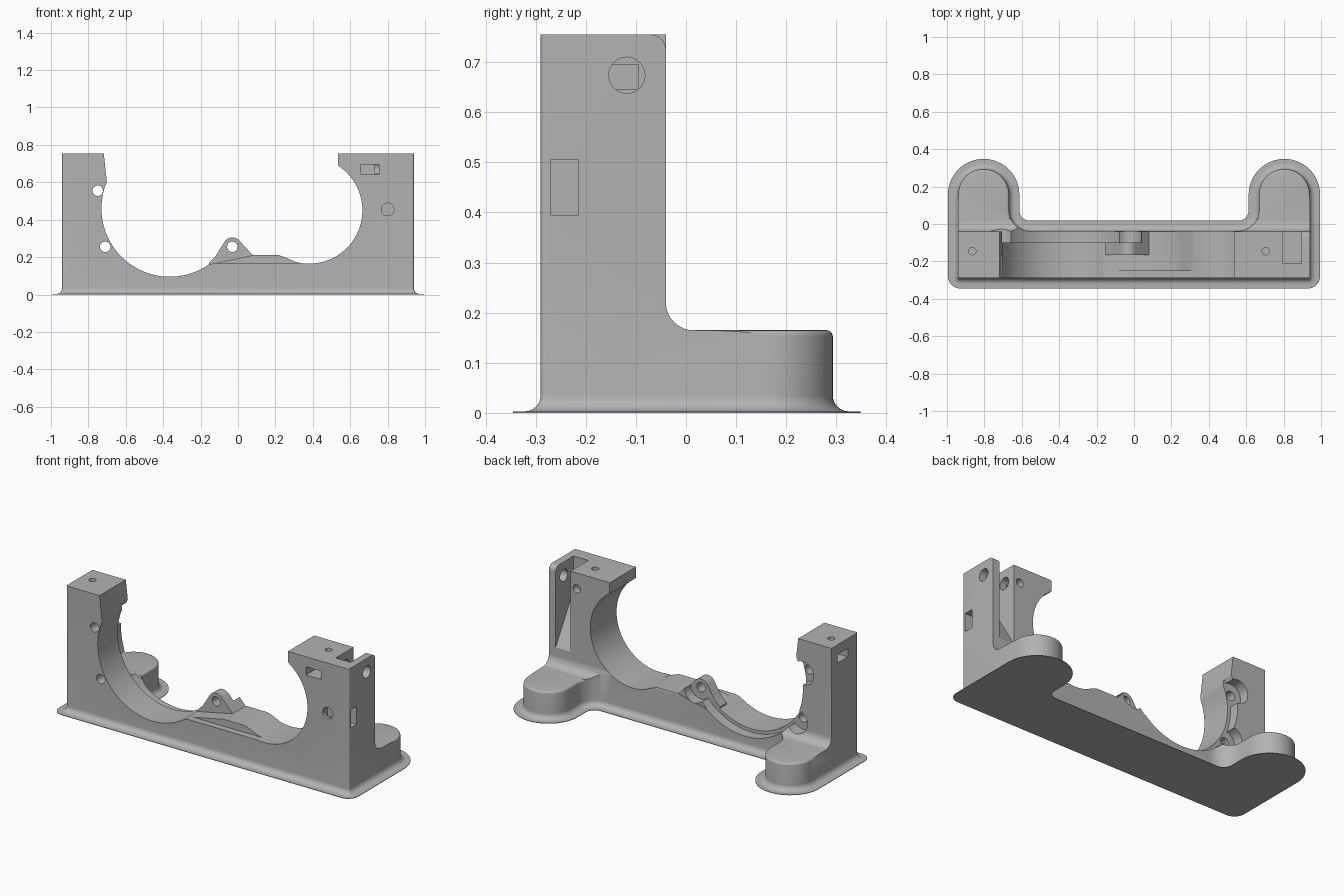
import bpy, bmesh
from math import sin, cos, pi, radians

if "Cube" in bpy.data.objects:
    bpy.data.objects.remove(bpy.data.objects["Cube"])

grey = bpy.data.materials.new("plain_grey")
grey.use_nodes = True
COLOR = (0.45, 0.45, 0.45, 1)
grey.diffuse_color = COLOR
grey.node_tree.nodes["Principled BSDF"].inputs["Base Color"].default_value = COLOR


def arc(cx, cy, r, a, b, n=16):
    """Points on an arc from angle a to b in degrees."""
    angles = [radians(a + (b - a) * i / n) for i in range(n + 1)]
    return [(cx + r * cos(t), cy + r * sin(t)) for t in angles]


def loft(name, rings):
    """Closed solid through rings that have equal point counts."""
    bm = bmesh.new()
    rows = [[bm.verts.new(p) for p in ring] for ring in rings]
    n = len(rows[0])
    bm.faces.new(rows[0])
    bm.faces.new(rows[-1])
    for low, high in zip(rows, rows[1:]):
        for i in range(n):
            j = (i + 1) % n
            bm.faces.new((low[i], low[j], high[j], high[i]))
    bmesh.ops.recalc_face_normals(bm, faces=bm.faces)
    mesh = bpy.data.meshes.new(name)
    bm.to_mesh(mesh)
    bm.free()
    mesh.materials.append(grey)
    ob = bpy.data.objects.new(name, mesh)
    bpy.context.collection.objects.link(ob)
    return ob


def prism(axis, points, start, end):
    """Extrude a 2D profile along an axis; the other two axes keep their order."""
    def place(p, t):
        return {"x": (t, p[0], p[1]), "y": (p[0], t, p[1]), "z": (p[0], p[1], t)}[axis]
    return loft("helper", [[place(p, t) for p in points] for t in (start, end)])


def disc(axis, a, b, r, start, end, n=32):
    return prism(axis, arc(a, b, r, 0, 360, n)[:-1], start, end)


def box(x0, x1, y0, y1, z0, z1):
    return prism("z", [(x0, y0), (x1, y0), (x1, y1), (x0, y1)], z0, z1)


def combine(target, tool, operation="DIFFERENCE"):
    tool.hide_render = True
    mod = target.modifiers.new("combine", "BOOLEAN")
    mod.operation, mod.solver, mod.object = operation, "EXACT", tool
    bpy.context.view_layer.objects.active = target
    bpy.ops.object.modifier_apply(modifier=mod.name)
    bpy.data.objects.remove(tool)


# Footprint: long bar with a round lobe behind each end, grown outward by d
def footprint(d, z):
    half = (arc(0.93, -0.28, 0.01 + d, -90, 0, 6)
            + arc(0.804, 0.157, 0.136 + d, 0, 180, 28)
            + arc(0.558, 0.073, 0.11 - d, 0, -90, 14))
    full = half + [(-x, y) for x, y in reversed(half)]
    return [(x, y, z) for x, y in full]


TOP = 0.755
LOBE = 0.165
FLARE = 0.032
rings = [footprint(0.055, 0), footprint(0.055, 0.003)]
for i in range(9):
    t = pi / 2 * i / 8
    rings.append(footprint(FLARE * (1 - sin(t)), 0.003 + FLARE * (1 - cos(t))))
rings.append(footprint(0, TOP))
body = loft("cradle_body", rings)

# Space above the lobes, with a fillet against the towers
combine(body, prism("x", [(0.6, LOBE)] + arc(0.015, LOBE + 0.055, 0.055, 270, 180, 10)
                    + [(-0.04, 0.9), (0.6, 0.9)], -1.5, 1.5))

# Round over the lobe tops
bm = bmesh.new()
bm.from_mesh(body.data)
rim = [e for e in bm.edges
       if all(abs(v.co.z - LOBE) < 0.001 and v.co.y > 0.02 for v in e.verts)
       and len(e.link_faces) == 2 and e.calc_face_angle() > 1]
bmesh.ops.bevel(bm, geom=rim, offset=0.012, segments=4, profile=0.5, affect="EDGES")
bm.to_mesh(body.data)
bm.free()

# Two round bowls joined by a low bridge
BOWL = (-0.365, 0.46)
opening = ([(-0.718, 0.9), (-0.718, TOP)]
           + arc(*BOWL, 0.365, 157, 305, 48)
           + [(0.08, 0.21), (0.22, 0.21), (0.26, 0.196)]
           + arc(0.38, 0.45, 0.285, 255, 417, 48)
           + [(0.535, 0.9)])
combine(body, prism("y", opening, -0.6, 0.6))

# Low front step on the bridge
combine(body, box(-0.155, 0.37, -0.4, -0.25, 0.168, 0.3))

# Screw tab standing on the bridge
tab = ([(-0.155, 0.1), (-0.155, 0.17), (-0.12, 0.205)]
       + arc(-0.03, 0.255, 0.05, 145, 45, 10) + [(0.08, 0.209), (0.08, 0.1)])
combine(body, prism("y", tab, -0.165, -0.041), "UNION")

# Rear ring recess, with an ear and a through hole at each screw
combine(body, disc("y", *BOWL, 0.385, -0.1, 0.1, 96))
for x, z in ((-0.75, 0.555), (-0.71, 0.255), (-0.03, 0.255)):
    combine(body, disc("y", x, z, 0.07, -0.1, 0.1))
    combine(body, disc("y", x, z, 0.028, -0.5, 0.5))

# Open slot with a ramp floor behind the left tower
combine(body, prism("x", [(-0.21, 0.9), (-0.21, 0.55), (-0.04, 0.27), (0.1, 0.27), (0.1, 0.9)],
                    0.797, 0.895))

# Rounded top corner of the thin slot wall
combine(body, prism("x", arc(-0.07, TOP - 0.03, 0.03, 0, 90, 8)
                    + [(-0.07, 0.8), (0, 0.8), (0, TOP - 0.03)], 0.89, 1.1))

# Nut pockets
combine(body, box(0.655, 0.755, -0.4, -0.095, 0.645, 0.695))
combine(body, box(-1.1, -0.815, -0.195, -0.095, 0.645, 0.695))
combine(body, box(0.745, 1.1, -0.27, -0.215, 0.395, 0.505))

# Screw holes: tower tops, slot wall, front and back
for x in (-0.865, 0.705):
    combine(body, disc("z", x, -0.145, 0.02, 0.55, 0.9))
combine(body, disc("x", -0.118, 0.674, 0.036, 0.73, 1.1))
combine(body, disc("y", 0.8, 0.455, 0.034, -0.4, -0.2))
combine(body, disc("y", 0.755, 0.66, 0.024, -0.08, 0.1))

bpy.ops.object.select_all(action="DESELECT")
body.select_set(True)
bpy.context.view_layer.objects.active = body
bpy.ops.object.shade_smooth_by_angle(angle=radians(30))
